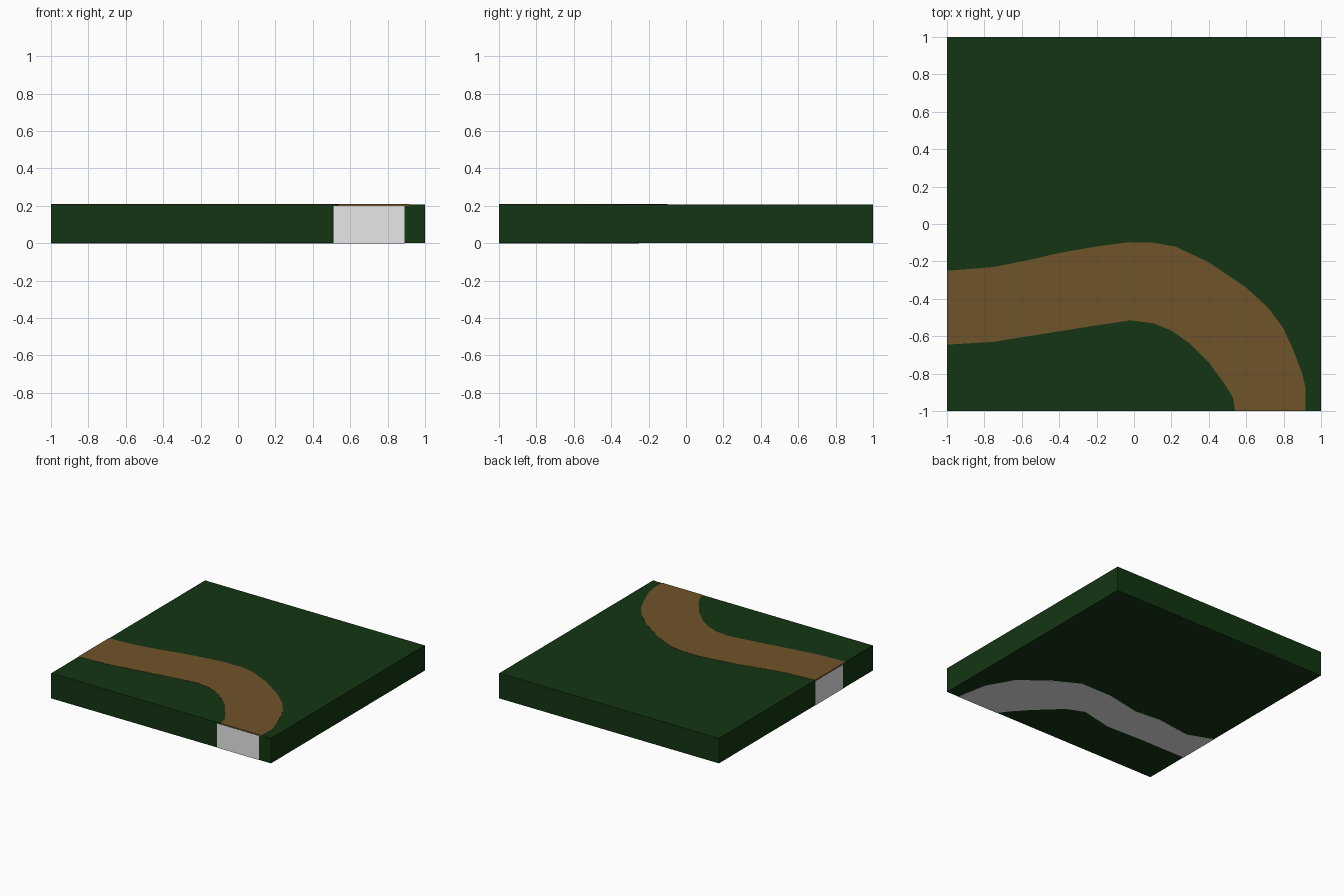
import bpy, bmesh

if "Cube" in bpy.data.objects:
    bpy.data.objects.remove(bpy.data.objects["Cube"])


def material(name, rgb):
    m = bpy.data.materials.new(name)
    m.diffuse_color = (*rgb, 1)
    m.use_nodes = True
    m.node_tree.nodes["Principled BSDF"].inputs["Base Color"].default_value = m.diffuse_color
    return m


GREEN = material("dark grass green", (0.0066, 0.036, 0.006))
BROWN = material("dirt brown", (0.16, 0.087, 0.0227))
GREY = material("light grey", (0.8, 0.8, 0.8))


def prism(name, outline, z0, z1, mat):
    """Extrude a flat outline straight up from z0 to z1."""
    bm = bmesh.new()
    face = bm.faces.new([bm.verts.new((x, y, z0)) for x, y in outline])
    ext = bmesh.ops.extrude_face_region(bm, geom=[face], use_keep_orig=True)
    for v in ext["geom"]:
        if isinstance(v, bmesh.types.BMVert):
            v.co.z = z1
    bmesh.ops.recalc_face_normals(bm, faces=bm.faces)
    bmesh.ops.triangulate(bm, faces=[f for f in bm.faces if len(f.verts) > 4])
    mesh = bpy.data.meshes.new(name)
    bm.to_mesh(mesh)
    bm.free()
    mesh.materials.append(mat)
    ob = bpy.data.objects.new(name, mesh)
    bpy.context.collection.objects.link(ob)
    return ob


# Grass slab, a hair inside the path ends so those show on the sides
s = 0.999
prism("grass_slab", [(-s, -s), (s, -s), (s, s), (-s, s)], 0.001, 0.207, GREEN)

# Dirt path surface: outer bank, then inner bank
outer = [(-1, -.25), (-.75, -.23), (-.55, -.19), (-.4, -.155), (-.2, -.12),
         (-.05, -.1), (.1, -.1), (.22, -.12), (.4, -.205), (.6, -.34),
         (.72, -.45), (.8, -.56), (.85, -.67), (.9, -.8), (.918, -.88), (.918, -1)]
inner = [(-1, -.645), (-.75, -.63), (-.5, -.59), (-.25, -.55), (-.02, -.515),
         (.1, -.53), (.2, -.57), (.3, -.64), (.4, -.74), (.48, -.85),
         (.53, -.93), (.54, -1)]
prism("path_surface", outer + inner[::-1], 0.2, 0.209, BROWN)

# Grey path bed, seen at both ends and underneath
bed_outer = [(-1, -.25), (-.8, -.33), (-.5, -.29), (-.28, -.31), (.02, -.25),
             (.3, -.25), (.5, -.36), (.72, -.53), (.84, -.74), (.89, -1)]
bed_inner = [(-1, -.61), (-.57, -.61), (-.26, -.62), (.01, -.56), (.15, -.62),
             (.34, -.8), (.45, -.92), (.51, -1)]
prism("path_bed", bed_outer + bed_inner[::-1], 0.0, 0.198, GREY)
